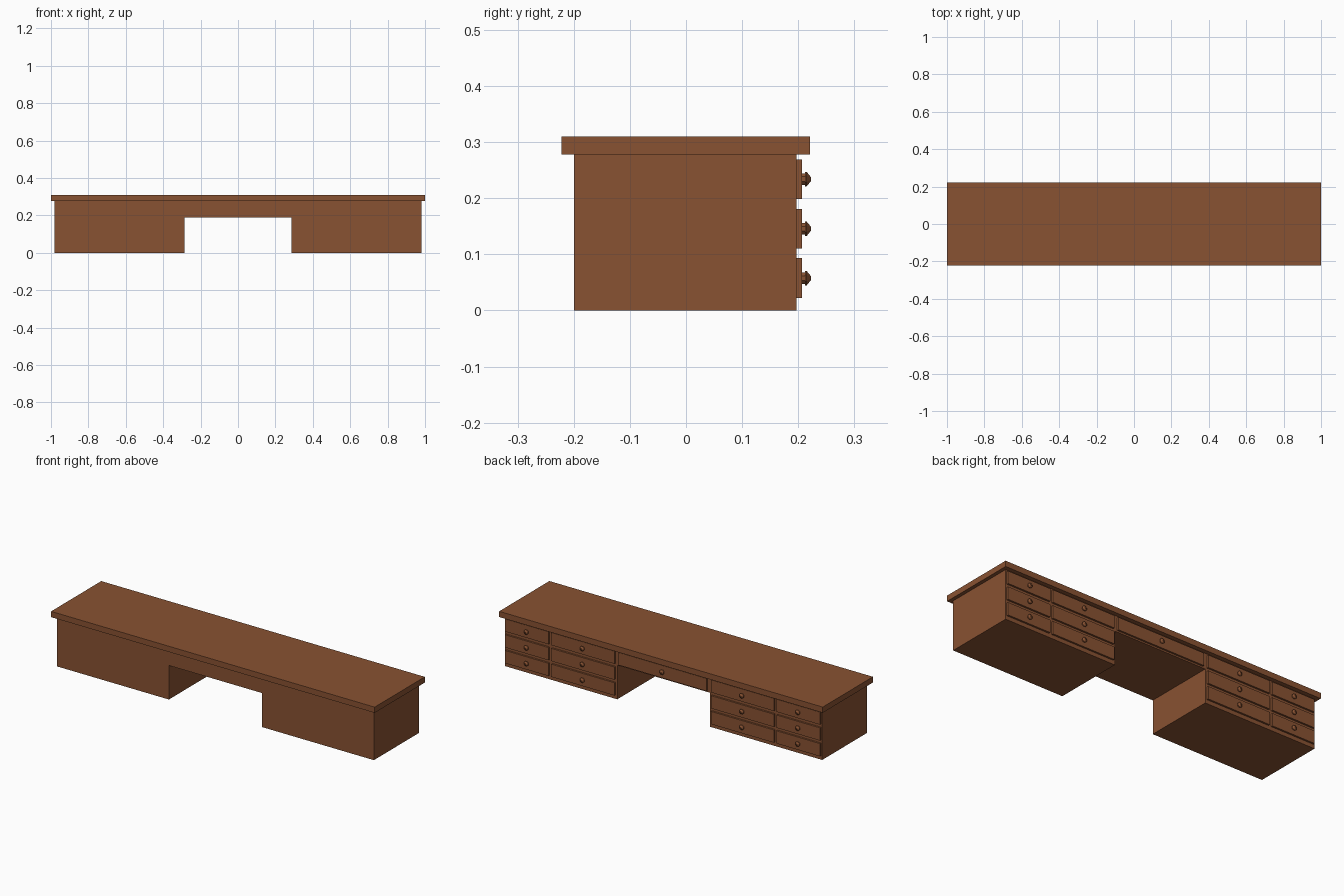
import bpy, bmesh, math

if "Cube" in bpy.data.objects:
    bpy.data.objects.remove(bpy.data.objects["Cube"])

wood = bpy.data.materials.new("brown_wood")
wood.diffuse_color = (0.25, 0.085, 0.032, 1)
wood.use_nodes = True
wood.node_tree.nodes["Principled BSDF"].inputs["Base Color"].default_value = wood.diffuse_color


def finish(name, bm):
    bmesh.ops.recalc_face_normals(bm, faces=bm.faces)
    mesh = bpy.data.meshes.new(name)
    bm.to_mesh(mesh)
    bm.free()
    mesh.materials.append(wood)
    obj = bpy.data.objects.new(name, mesh)
    bpy.context.collection.objects.link(obj)
    return obj


def box(name, x0, x1, y0, y1, z0, z1):
    bm = bmesh.new()
    bmesh.ops.create_cube(bm, size=1)
    for v in bm.verts:
        v.co.x = x1 if v.co.x > 0 else x0
        v.co.y = y1 if v.co.y > 0 else y0
        v.co.z = z1 if v.co.z > 0 else z0
    return finish(name, bm)


def knob(name, x, y, z, sides=8):
    # (radius, distance from drawer face) profile turned about y
    profile = [(0.011, -0.001), (0.011, 0.005), (0.014, 0.005), (0.014, 0.008), (0.004, 0.0155)]
    bm = bmesh.new()
    rings = []
    for r, d in profile:
        angles = [2 * math.pi * (i + 0.5) / sides for i in range(sides)]
        rings.append([bm.verts.new((x + r * math.cos(a), y + d, z + r * math.sin(a))) for a in angles])
    for a, b in zip(rings, rings[1:]):
        for i in range(sides):
            j = (i + 1) % sides
            bm.faces.new((a[i], a[j], b[j], b[i]))
    bm.faces.new(rings[0])
    bm.faces.new(rings[-1])
    return finish(name, bm)


# Carcass: bridge-shaped outline extruded through the depth
outline = [(-0.98, 0), (-0.287, 0), (-0.287, 0.19), (0.287, 0.19),
           (0.287, 0), (0.98, 0), (0.98, 0.278), (-0.98, 0.278)]
bm = bmesh.new()
face = bm.faces.new([bm.verts.new((x, -0.2, z)) for x, z in outline])
ext = bmesh.ops.extrude_face_region(bm, geom=[face])
for g in ext["geom"]:
    if isinstance(g, bmesh.types.BMVert):
        g.co.y = 0.197
finish("desk_body", bm)

# Overhanging top slab
box("desk_top", -1, 1, -0.222, 0.221, 0.278, 0.31)

# Drawer fronts and knobs on the +y side
rows = [(0.022, 0.093), (0.11, 0.181), (0.199, 0.269)]
columns = [(0.705, 0.973), (0.298, 0.688)]


def drawer(tag, x0, x1, z0, z1):
    box("drawer_" + tag, x0, x1, 0.196, 0.207, z0, z1)
    knob("knob_" + tag, (x0 + x1) / 2, 0.207, (z0 + z1) / 2)


for side, s in (("right", 1), ("left", -1)):
    for c, (a, b) in enumerate(columns):
        for r, (z0, z1) in enumerate(rows):
            x0, x1 = sorted((s * a, s * b))
            drawer(f"{side}_{c}_{r}", x0, x1, z0, z1)
drawer("centre", -0.272, 0.272, *rows[2])
